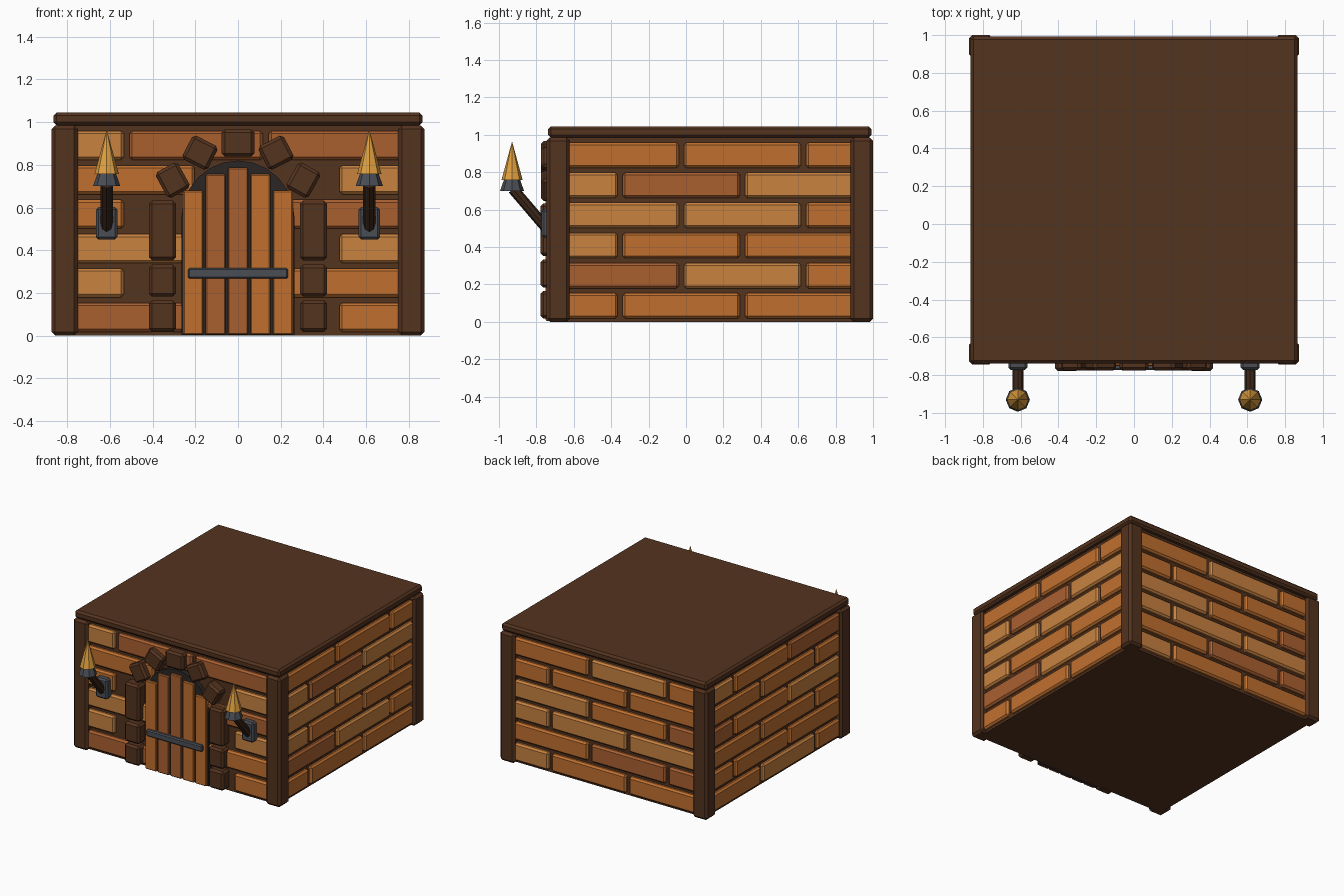
import bpy, bmesh, math, random
from mathutils import Matrix, Vector

if "Cube" in bpy.data.objects:
    bpy.data.objects.remove(bpy.data.objects["Cube"])

random.seed(4)


def mat(name, hexcol):
    m = bpy.data.materials.new(name)
    c = [int(hexcol[i:i + 2], 16) / 255 for i in (0, 2, 4)]
    m.diffuse_color = [((v + 0.055) / 1.055) ** 2.4 for v in c] + [1]
    m.use_nodes = True
    m.node_tree.nodes["Principled BSDF"].inputs["Base Color"].default_value = m.diffuse_color
    return m


TIMBER = mat("dark_timber", "54331F")
LIGHT = mat("light_brick", "C88240")
MID = mat("mid_brick", "C0702F")
DEEP = mat("deep_brick", "AA6030")
IRON = mat("iron", "4A4E55")
BLACK = mat("shadow", "2A2625")
ARM = mat("torch_wood", "3C2618")
FLAME = mat("flame", "E0A040")
TONES = {"L": LIGHT, "M": MID, "D": DEEP}


def finish(name, bm, material, bevel=0):
    bmesh.ops.recalc_face_normals(bm, faces=bm.faces)
    me = bpy.data.meshes.new(name)
    bm.to_mesh(me)
    bm.free()
    me.materials.append(material)
    ob = bpy.data.objects.new(name, me)
    bpy.context.collection.objects.link(ob)
    if bevel:
        mod = ob.modifiers.new("bevel", "BEVEL")
        mod.width, mod.segments = bevel, 1
    return ob


def box(name, x, y, z, material, bevel=0, tilt=0):
    """Box from (min, max) ranges, optionally turned about its y axis."""
    bm = bmesh.new()
    size = [r[1] - r[0] for r in (x, y, z)]
    bmesh.ops.create_cube(bm, size=1, matrix=Matrix.Diagonal((*size, 1)))
    ob = finish(name, bm, material, bevel)
    ob.location = [(r[0] + r[1]) / 2 for r in (x, y, z)]
    ob.rotation_euler[1] = math.radians(tilt)
    return ob


def cone(name, a, b, r1, r2, sides, material):
    a, b = Vector(a), Vector(b)
    rot = (b - a).to_track_quat("Z", "Y").to_matrix().to_4x4()
    bm = bmesh.new()
    bmesh.ops.create_cone(bm, cap_ends=True, segments=sides, radius1=r1, radius2=r2,
                          depth=(b - a).length,
                          matrix=Matrix.Translation((a + b) / 2) @ rot)
    return finish(name, bm, material)


# Core, roof slab and corner posts
box("wall_core", (-.83, .83), (-.70, .955), (0, 1.0), TIMBER)
box("roof_slab", (-.865, .865), (-.738, .992), (.985, 1.045), TIMBER, .015)
for x in ((-.873, -.75), (.75, .873)):
    for y in ((-.745, -.622), (.88, 1.0)):
        box("corner_post", x, y, (0, .985), TIMBER, .017)


# Brick courses: joints alternate between even and odd rows
def courses(name, start, end, joints, place, tones=None, skip=()):
    for row in range(6):
        z = (.018 + .161 * row, .154 + .161 * row)
        edges = [start, *joints[row % 2], end]
        for i in range(3):
            if (row, i) in skip:
                continue
            span = (edges[i] + (.013 if i else 0), edges[i + 1] - (.013 if i < 2 else 0))
            tone = tones[row][i] if tones else random.choice("LMMD")
            place(name, span, z, TONES[tone])


front_joints = ((-.19, .462), (-.522, .13))
side_joints = ((-.352, .302), (-.025, .628))
door_gap = {(0, 1), (2, 1), (4, 1), (1, 1), (3, 1)}
courses("front_brick", -.8, .8, front_joints,
        lambda n, s, z, m: box(n, s, (-.727, -.68), z, m, .013),
        ("DMM", "LMM", "LML", "MMD", "MML", "LDD"), door_gap)
courses("back_brick", -.8, .8, front_joints,
        lambda n, s, z, m: box(n, s, (.935, .982), z, m, .013))
courses("right_brick", -.68, .94, side_joints,
        lambda n, s, z, m: box(n, (.81, .855), s, z, m, .013),
        ("MMM", "DLM", "LMM", "LLM", "LDL", "MMM"))
courses("left_brick", -.68, .94, side_joints,
        lambda n, s, z, m: box(n, (-.855, -.81), s, z, m, .013))

# Arched dark door panel
bm = bmesh.new()
outline = [(-.265, .004), (.265, .004)]
outline += [(.265 * math.cos(math.pi * i / 12), .55 + .27 * math.sin(math.pi * i / 12))
            for i in range(13)]
face = bm.faces.new([bm.verts.new((x, -.735, z)) for x, z in outline])
ext = bmesh.ops.extrude_face_region(bm, geom=[face])
bmesh.ops.translate(bm, vec=(0, .06, 0),
                    verts=[v for v in ext["geom"] if isinstance(v, bmesh.types.BMVert)])
finish("door_panel", bm, BLACK)

# Door planks and iron bar
for x, top, m in ((-.21, .68, MID), (-.105, .757, DEEP), (0, .787, DEEP),
                  (.105, .757, MID), (.21, .68, MID)):
    box("door_plank", (x - .047, x + .047), (-.752, -.70), (.005, top), m, .006)
box("door_bar", (-.235, .235), (-.772, -.73), (.267, .317), IRON, .008)

# Door surround: jamb stones and arch stones
box("keystone", (-.077, .077), (-.775, -.69), (.838, .966), TIMBER, .015)
for s in (-1, 1):
    x = tuple(sorted((s * .29, s * .418)))
    for z in ((.018, .165), (.183, .333), (.353, .632)):
        box("jamb_stone", x, (-.778, -.69), z, TIMBER, .015)
    for cx, cz, w, h, tilt in ((.178, .857, .134, .126, -27), (.306, .728, .12, .138, 29)):
        box("arch_stone", (s * cx - w / 2, s * cx + w / 2), (-.775, -.69),
            (cz - h / 2, cz + h / 2), TIMBER, .015, s * tilt)

# Wall torches
for x in (-.615, .615):
    box("torch_plate", (x - .05, x + .05), (-.772, -.70), (.45, .602), IRON, .012)
    cone("torch_arm", (x, -.75, .505), (x, -.925, .71), .029, .029, 8, ARM)
    cone("torch_collar", (x, -.93, .70), (x, -.93, .775), .064, .038, 8, IRON)
    cone("torch_flame", (x, -.93, .757), (x, -.93, .965), .057, 0, 8, FLAME)
